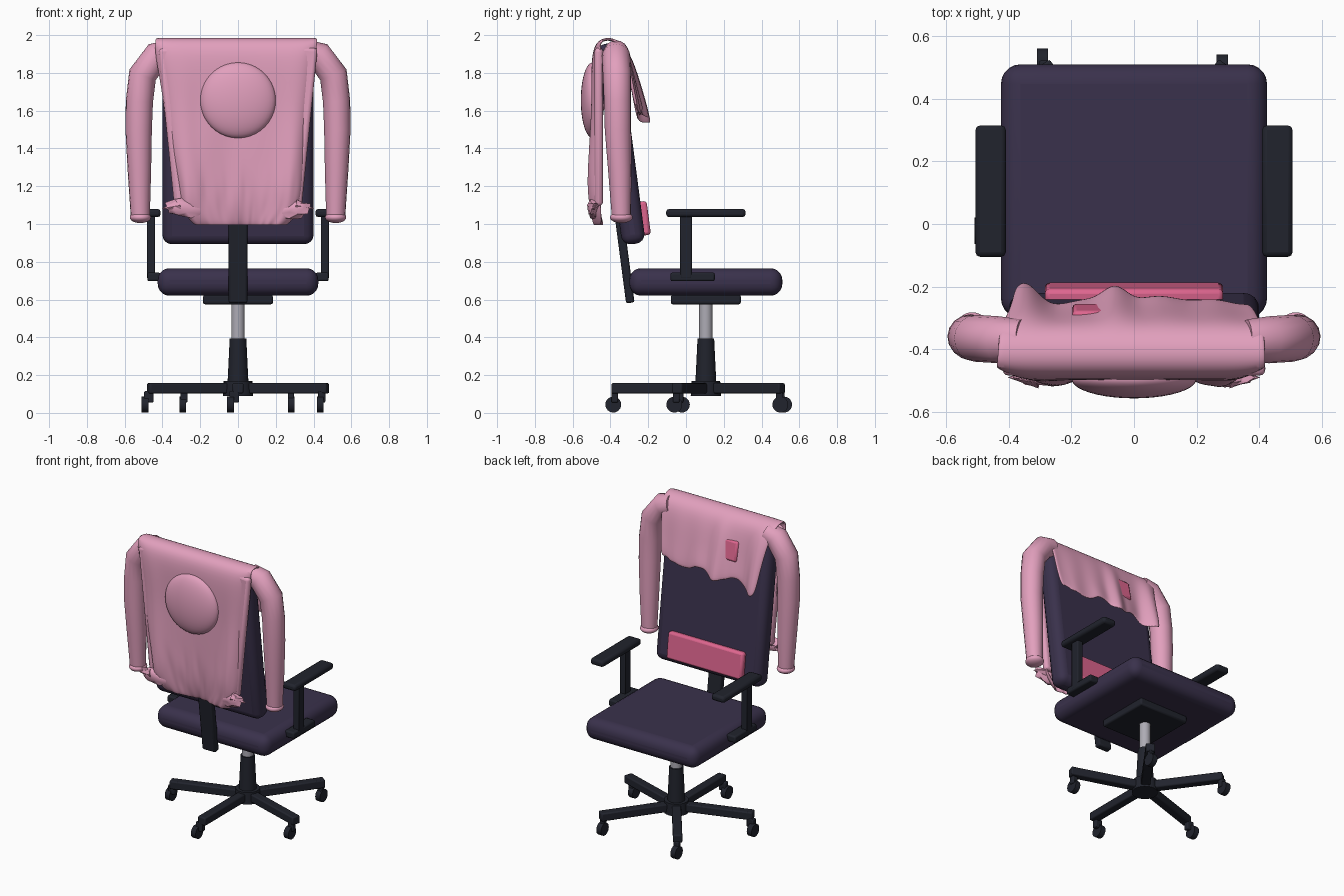
import bpy, bmesh, math, random
from math import sin, cos, exp, radians
from mathutils import Vector

if "Cube" in bpy.data.objects:
    bpy.data.objects.remove(bpy.data.objects["Cube"], do_unlink=True)
random.seed(4)


def material(name, rgb):
    m = bpy.data.materials.new(name)
    m.use_nodes = True
    m.diffuse_color = (*rgb, 1)
    m.node_tree.nodes["Principled BSDF"].inputs["Base Color"].default_value = (*rgb, 1)
    return m


PURPLE = material("purple upholstery", (0.042, 0.031, 0.072))
BLACK = material("dark plastic", (0.015, 0.017, 0.026))
PINK = material("pink cloth", (0.76, 0.35, 0.51))
ROSE = material("rose pad", (0.72, 0.13, 0.27))
SILVER = material("steel", (0.42, 0.41, 0.46))
TILT = 0.13
CY = 0.105  # seat, column and base axis


def finish(ob, name, mat, angle=40):
    ob.name = name
    ob.data.materials.clear()
    ob.data.materials.append(mat)
    bpy.ops.object.select_all(action="DESELECT")
    ob.select_set(True)
    bpy.context.view_layer.objects.active = ob
    bpy.ops.object.shade_smooth_by_angle(angle=radians(angle))
    return ob


def box(name, mat, loc, size, bevel=0.01, rot=(0, 0, 0), segments=2):
    bpy.ops.mesh.primitive_cube_add(size=1, location=loc, rotation=rot)
    ob = bpy.context.object
    ob.scale = size
    bpy.ops.object.transform_apply(location=False, rotation=False)
    mod = ob.modifiers.new("rounding", "BEVEL")
    mod.width, mod.segments = bevel, segments
    return finish(ob, name, mat)


def cylinder(name, mat, loc, r1, r2, depth, rot=(0, 0, 0), sides=24):
    bpy.ops.mesh.primitive_cone_add(vertices=sides, radius1=r1, radius2=r2,
                                    depth=depth, location=loc, rotation=rot)
    return finish(bpy.context.object, name, mat)


def ball(name, mat, loc, size):
    bpy.ops.mesh.primitive_uv_sphere_add(segments=40, ring_count=20, radius=1, location=loc)
    ob = bpy.context.object
    ob.scale = size
    bpy.ops.object.transform_apply(location=False, rotation=False)
    return finish(ob, name, mat, 80)


# Seat, backrest and supports
box("seat", PURPLE, (0, CY, 0.693), (0.85, 0.81, 0.145), 0.062, segments=5)
box("backrest", PURPLE, (0, -0.345, 1.425), (0.8, 0.125, 1.07), 0.05, (TILT, 0, 0), 4)
box("lumbar_pad", ROSE, (0, -0.222, 1.03), (0.57, 0.05, 0.18), 0.015, (TILT, 0, 0))
box("back_post", BLACK, (0, -0.335, 0.89), (0.1, 0.045, 0.62), 0.01, (TILT, 0, 0))
box("seat_plate", BLACK, (0, CY, 0.6), (0.37, 0.37, 0.05))

# Column and hub
cylinder("gas_lift", SILVER, (0, CY, 0.49), 0.035, 0.035, 0.22)
cylinder("column_sleeve", BLACK, (0, CY, 0.27), 0.056, 0.044, 0.25)
cylinder("hub", BLACK, (0, CY, 0.13), 0.08, 0.076, 0.08)

# Five legs with casters, each swivelled a little differently
swivel = [(-0.04, -0.015), (-0.016, -0.02), (0.003, 0.01), (-0.013, 0.03), (-0.04, 0.02)]
for i, (dx, dy) in enumerate(swivel):
    a = radians(-90 + 72 * i)
    ux, uy = cos(a), sin(a)
    box(f"leg_{i + 1}", BLACK, (0.26 * ux, CY + 0.26 * uy, 0.13), (0.48, 0.058, 0.055),
        0.008, (0, 0, a))
    px, py = 0.475 * ux, CY + 0.475 * uy
    box(f"caster_fork_{i + 1}", BLACK, (px + dx / 2, py + dy / 2, 0.085),
        (0.03 + abs(dx) / 2, 0.035, 0.06), 0.006)
    cylinder(f"caster_wheel_{i + 1}", BLACK, (px + dx, py + dy, 0.044), 0.042, 0.042,
             0.036, (0, math.pi / 2, 0))

# Armrests
for side, s in (("left", 1), ("right", -1)):
    box(f"{side}_arm_pad", BLACK, (s * 0.458, CY, 1.058), (0.097, 0.42, 0.043), 0.015)
    box(f"{side}_arm_post", BLACK, (s * 0.46, 0, 0.88), (0.042, 0.062, 0.34), 0.006)
    box(f"{side}_arm_bracket", BLACK, (s * 0.445, 0.035, 0.72), (0.07, 0.235, 0.046), 0.01)

# Jacket body: rows of y, z, right edge, left edge, from front flap over the top to the hem
rows = [(-0.25, 1.58, -0.38, 0.37), (-0.28, 1.72, -0.39, 0.39), (-0.305, 1.86, -0.41, 0.4),
        (-0.335, 1.95, -0.43, 0.415), (-0.4, 1.985, -0.435, 0.42), (-0.465, 1.97, -0.44, 0.42),
        (-0.492, 1.9, -0.44, 0.415), (-0.492, 1.75, -0.41, 0.4), (-0.49, 1.6, -0.39, 0.38),
        (-0.495, 1.45, -0.375, 0.365), (-0.5, 1.3, -0.34, 0.355), (-0.5, 1.18, -0.31, 0.345),
        (-0.495, 1.08, -0.3, 0.33), (-0.485, 0.99, -0.23, 0.26)]
COLS = 28


def bump(x, centre, width):
    return exp(-((x - centre) / width) ** 2)


bm = bmesh.new()
grid = []
for j, (y, z, xr, xl) in enumerate(rows):
    line = []
    for i in range(COLS + 1):
        t = i / COLS
        x = xr + (xl - xr) * t
        yy, zz = y, z
        if j < 3:      # loose folds and ragged edge of the flap
            k = (3 - j) / 3
            yy += k * (0.06 * bump(x, -0.35, 0.05) + 0.065 * bump(x, -0.06, 0.05)
                       + 0.02 * bump(x, 0.12, 0.08) + 0.008 * sin(31 * x))
            zz += (j == 0) * (0.018 * sin(23 * x) - 0.035 * bump(x, -0.3, 0.1)
                              + random.uniform(-0.01, 0.01))
        elif j > 6:    # hanging folds down the back
            k = (j - 6) / (len(rows) - 7)
            yy -= k * (0.03 * bump(x, -0.28, 0.05) + 0.025 * bump(x, 0.29, 0.05))
            yy += k * 0.035 * bump(x, 0, 0.17) + 0.006 * k * sin(26 * x + j)
            if j > 10:
                yy += random.uniform(-0.008, 0.008)
        yy += 0.05 * (abs(2 * t - 1) ** 12) * (1 if j > 5 else 0)
        line.append(bm.verts.new((x, yy, zz)))
    grid.append(line)
for a, b in zip(grid, grid[1:]):
    for i in range(COLS):
        bm.faces.new((a[i], a[i + 1], b[i + 1], b[i]))
bmesh.ops.recalc_face_normals(bm, faces=bm.faces)
mesh = bpy.data.meshes.new("jacket_body")
bm.to_mesh(mesh)
bm.free()
jacket = bpy.data.objects.new("jacket_body", mesh)
bpy.context.collection.objects.link(jacket)
finish(jacket, "jacket_body", PINK, 70)
solid = jacket.modifiers.new("cloth", "SOLIDIFY")
solid.thickness, solid.offset = 0.016, 0
sub = jacket.modifiers.new("soft", "SUBSURF")
sub.levels = sub.render_levels = 2

# Inner layers of the open jacket fronts, folded behind the back panel
for side, s in (("left", 1), ("right", -1)):
    box(f"{side}_jacket_front", PINK, (s * 0.3, -0.462, 1.52), (0.16, 0.045, 0.84), 0.02,
        (0, s * 0.1, 0), 3)

# Crumpled hem corners
for side, s in (("left", 1), ("right", -1)):
    bm = bmesh.new()
    bmesh.ops.create_icosphere(bm, subdivisions=2, radius=1)
    for v in bm.verts:
        v.co *= random.uniform(0.55, 1.15)
        v.co = Vector((v.co.x * 0.1 + s * 0.29, v.co.y * 0.03 - 0.49, v.co.z * 0.055 + 1.08))
    me = bpy.data.meshes.new("hem")
    bm.to_mesh(me)
    bm.free()
    hem = bpy.data.objects.new("hem", me)
    bpy.context.collection.objects.link(hem)
    finish(hem, f"{side}_crumpled_hem", PINK, 50)
    cylinder(f"{side}_hem_point", PINK, (s * 0.355, -0.49, 1.09), 0.035, 0.0, 0.1,
             (0, s * 1.75, 0), 6)

# Round back patch and front tag
ball("round_patch", PINK, (0, -0.495, 1.655), (0.2, 0.062, 0.2))
box("flap_tag", ROSE, (-0.14, -0.283, 1.765), (0.115, 0.035, 0.135), 0.014, (0.2, 0, 0))

# Sleeves: points of x, y, z, radius
sleeve = [(0.36, -0.37, 1.91, 0.065), (0.43, -0.37, 1.89, 0.075), (0.505, -0.365, 1.79, 0.075),
          (0.522, -0.362, 1.65, 0.072), (0.526, -0.36, 1.5, 0.07), (0.522, -0.35, 1.28, 0.062),
          (0.517, -0.342, 1.03, 0.05)]
for side, s in (("left", 1), ("right", -1)):
    cu = bpy.data.curves.new("sleeve", "CURVE")
    cu.dimensions = "3D"
    cu.bevel_depth, cu.bevel_resolution, cu.use_fill_caps = 1.0, 6, True
    sp = cu.splines.new("POLY")
    sp.points.add(len(sleeve) - 1)
    for p, (x, y, z, r) in zip(sp.points, sleeve):
        p.co, p.radius = (s * x, y, z, 1), r
    ob = bpy.data.objects.new("sleeve", cu)
    bpy.context.collection.objects.link(ob)
    bpy.ops.object.select_all(action="DESELECT")
    ob.select_set(True)
    bpy.context.view_layer.objects.active = ob
    bpy.ops.object.convert(target="MESH")
    finish(bpy.context.object, f"{side}_sleeve", PINK, 50)
    ball(f"{side}_cuff", PINK, (s * 0.517, -0.342, 1.035), (0.056, 0.06, 0.03))
